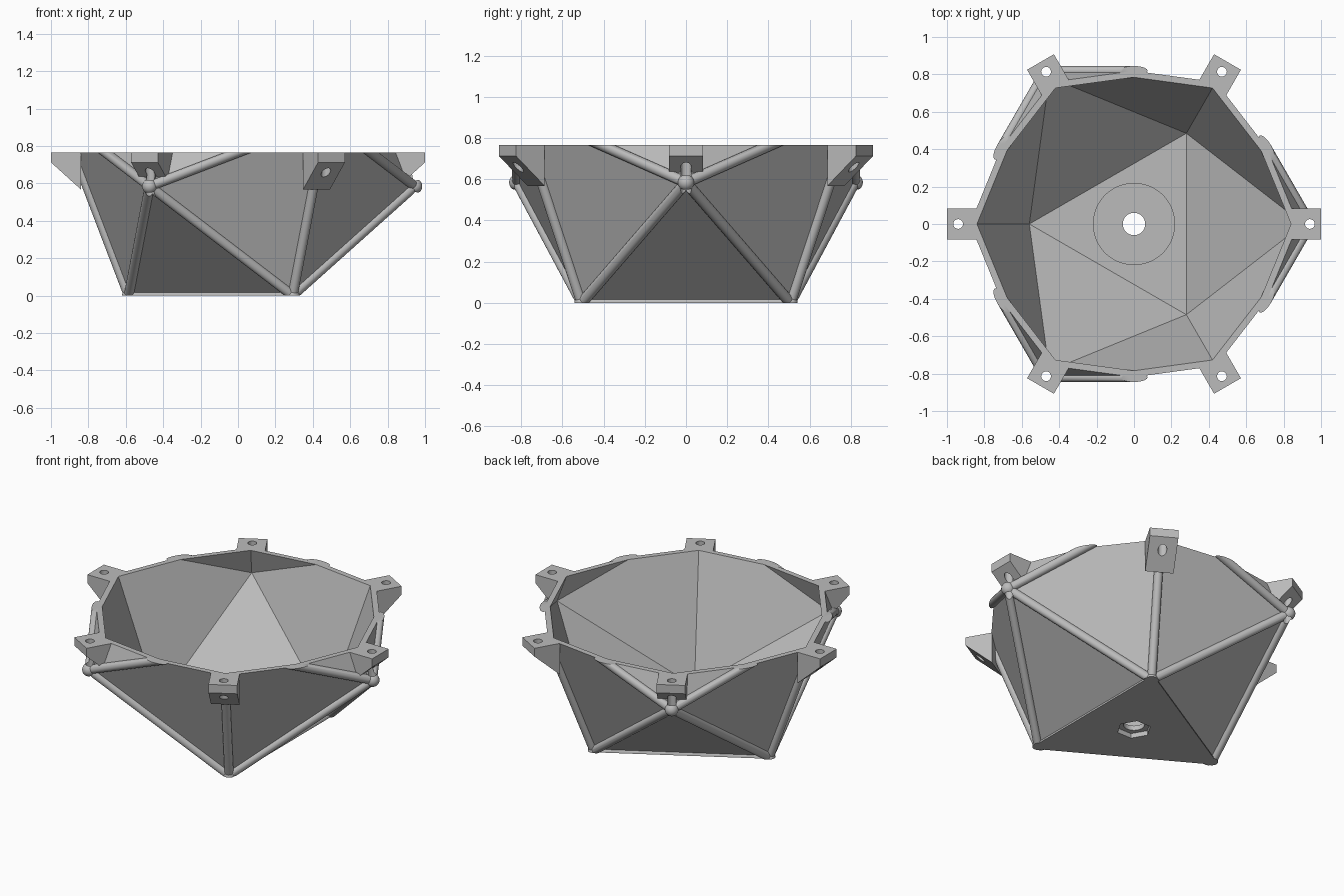
import bpy, bmesh, math
from mathutils import Vector, Matrix

if "Cube" in bpy.data.objects:
    bpy.data.objects.remove(bpy.data.objects["Cube"])

EDGE = 1.012                     # icosahedron edge length
R0 = EDGE / math.sqrt(3)         # bottom triangle radius
R1 = R0 * (1 + math.sqrt(5)) / 2  # lower ring radius
Z1 = R0                          # lower ring height
H = EDGE * 0.7558                # mid plane, the open rim
INNER = 0.958                    # inner surface scale
TUBE, BALL = 0.026, 0.04

grey = bpy.data.materials.new("light_grey")
grey.use_nodes = True
grey.diffuse_color = (0.5, 0.5, 0.5, 1)
grey.node_tree.nodes["Principled BSDF"].inputs["Base Color"].default_value = (0.5, 0.5, 0.5, 1)


def polar(r, deg, z):
    a = math.radians(deg)
    return Vector((r * math.cos(a), r * math.sin(a), z))


def make(name, bm, smooth=False):
    bmesh.ops.recalc_face_normals(bm, faces=bm.faces)
    mesh = bpy.data.meshes.new(name)
    bm.to_mesh(mesh)
    bm.free()
    mesh.materials.append(grey)
    ob = bpy.data.objects.new(name, mesh)
    bpy.context.collection.objects.link(ob)
    if smooth:
        select(ob)
        bpy.ops.object.shade_smooth_by_angle(angle=math.radians(35))
    return ob


def select(ob):
    bpy.ops.object.select_all(action='DESELECT')
    ob.select_set(True)
    bpy.context.view_layer.objects.active = ob


def boolean(ob, other, op='DIFFERENCE'):
    select(ob)
    mod = ob.modifiers.new("cut", 'BOOLEAN')
    mod.operation, mod.object, mod.solver = op, other, 'EXACT'
    bpy.ops.object.modifier_apply(modifier=mod.name)


def clip(bm, z, up):
    """Remove everything above (up) or below the height z and cap the cut."""
    geom = bm.verts[:] + bm.edges[:] + bm.faces[:]
    cut = bmesh.ops.bisect_plane(bm, geom=geom, plane_co=(0, 0, z), plane_no=(0, 0, 1),
                                 clear_outer=up, clear_inner=not up)
    edges = [e for e in cut["geom_cut"] if isinstance(e, bmesh.types.BMEdge)]
    if edges:
        bmesh.ops.holes_fill(bm, edges=edges, sides=0)


def cylinder(bm, a, b, r, sides, turn=0):
    d = b - a
    rot = d.to_track_quat('Z', 'Y').to_matrix().to_4x4() @ Matrix.Rotation(math.radians(turn), 4, 'Z')
    bmesh.ops.create_cone(bm, cap_ends=True, segments=sides, radius1=r, radius2=r,
                          depth=d.length, matrix=Matrix.Translation((a + b) / 2) @ rot)


def post(name, r, z0, z1, sides=48, turn=0):
    bm = bmesh.new()
    cylinder(bm, Vector((0, 0, z0)), Vector((0, 0, z1)), r, sides, turn)
    return make(name, bm)


# Icosahedron corners, standing on a face
corners = []
for i in range(3):
    t = 120 * i
    corners += [polar(R0, t + 180, 0), polar(R1, t, Z1),
                polar(R1, t + 180, 2 * H - Z1), polar(R0, t, 2 * H)]


def hull(scale):
    bm = bmesh.new()
    mid = Vector((0, 0, H))
    for c in corners:
        bm.verts.new(mid + (c - mid) * scale)
    bmesh.ops.convex_hull(bm, input=bm.verts[:])
    return bm


# Cutters
inside = make("inside_cutter", hull(INNER))
bm = bmesh.new()
for i in range(6):
    cylinder(bm, polar(0.94, 60 * i, 0.3), polar(0.94, 60 * i, 1), 0.026, 20)
bolt_holes = make("bolt_hole_cutter", bm)
boss = post("boss_helper", 0.22, 0.015, 0.06)
pocket = post("pocket_cutter", 0.1, -0.05, 0.03, 6, 30)
centre_hole = post("centre_hole_cutter", 0.06, -0.1, 0.2)
helpers = [inside, bolt_holes, boss, pocket, centre_hole]
for h in helpers:
    h.hide_render = True

# Open shell with floor boss and bolt pocket
bm = hull(1)
clip(bm, H, True)
shell = make("shell", bm)
boolean(shell, inside)
boolean(shell, boss, 'UNION')
for cutter in (pocket, centre_hole, bolt_holes):
    boolean(shell, cutter)

# Wedge tabs around the rim
for i in range(6):
    start = 0.84
    profile = [(start, H), (1, H), (1, 0.712), (start, 0.567)]
    bm = bmesh.new()
    sides = []
    for y in (-0.083, 0.083):
        sides.append([bm.verts.new((r, y, z)) for r, z in profile])
    bm.faces.new(sides[0])
    bm.faces.new(sides[1])
    for j in range(4):
        k = (j + 1) % 4
        bm.faces.new((sides[0][j], sides[0][k], sides[1][k], sides[1][j]))
    bmesh.ops.rotate(bm, verts=bm.verts, matrix=Matrix.Rotation(math.radians(60 * i), 3, 'Z'))
    tab = make("rim_tab", bm)
    boolean(tab, inside)
    boolean(tab, bolt_holes)

# Tubes along the edges
for i, a in enumerate(corners):
    for b in corners[i + 1:]:
        if (a - b).length > EDGE * 1.05 or min(a.z, b.z) > H:
            continue
        bm = bmesh.new()
        cylinder(bm, a, b, TUBE, 20)
        clip(bm, H, True)
        clip(bm, 0, False)
        tube = make("edge_tube", bm, True)
        if max(a.z, b.z) > 0.1:
            boolean(tube, bolt_holes)

# Ball joints at the corners
for c in corners:
    if c.z > H:
        continue
    bm = bmesh.new()
    bmesh.ops.create_uvsphere(bm, u_segments=24, v_segments=13, matrix=Matrix.Translation(c),
                              radius=BALL if c.z > 0.1 else 0.036)
    clip(bm, 0, False)
    ball = make("ball_joint", bm, True)
    if c.z > 0.1:
        boolean(ball, bolt_holes)

for h in helpers:
    bpy.data.objects.remove(h)
